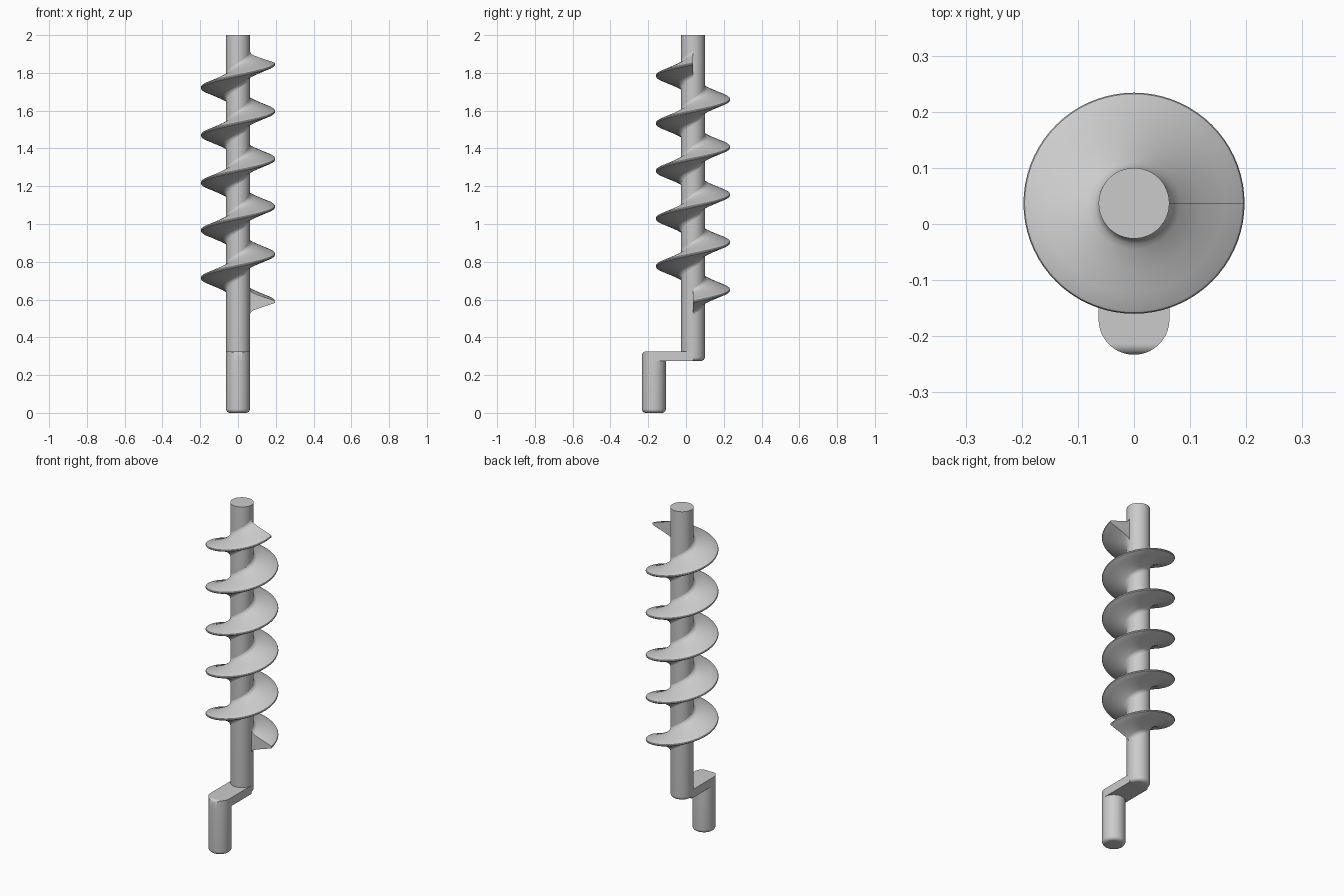
import bpy, bmesh, math

cube = bpy.data.objects.get("Cube")
if cube:
    bpy.data.objects.remove(cube, do_unlink=True)

R = 0.063          # rod radius
SHAFT_Y = 0.037
GRIP_Y = -0.17
ROUND = 0.02       # edge rounding

steel = bpy.data.materials.new("grey metal")
steel.use_nodes = True
GREY = (0.6, 0.6, 0.6, 1)
steel.diffuse_color = GREY
steel.node_tree.nodes["Principled BSDF"].inputs["Base Color"].default_value = GREY


def skin(name, rings, y=0.0, closed_ring=True):
    """Join successive vertex rings with quads and cap both ends."""
    bm = bmesh.new()
    rows = [[bm.verts.new(p) for p in ring] for ring in rings]
    n = len(rows[0])
    for a, b in zip(rows, rows[1:]):
        for i in range(n):
            j = (i + 1) % n
            bm.faces.new((a[i], a[j], b[j], b[i]))
    bm.faces.new(rows[0][::-1])
    bm.faces.new(rows[-1])
    bmesh.ops.recalc_face_normals(bm, faces=bm.faces)
    mesh = bpy.data.meshes.new(name)
    bm.to_mesh(mesh)
    bm.free()
    mesh.materials.append(steel)
    obj = bpy.data.objects.new(name, mesh)
    obj.location.y = y
    bpy.context.collection.objects.link(obj)
    bpy.ops.object.select_all(action='DESELECT')
    obj.select_set(True)
    bpy.context.view_layer.objects.active = obj
    bpy.ops.object.shade_smooth_by_angle(angle=math.radians(35))
    return obj


def circle(r, z, n=64):
    return [(r * math.cos(k * math.tau / n), r * math.sin(k * math.tau / n), z)
            for k in range(n)]


def rod(name, y, bottom, top):
    """Round bar with a rounded lower edge and a sharp top."""
    arc = [k * math.pi / 12 for k in range(7)]
    rings = [circle(R - ROUND + ROUND * math.sin(a),
                    bottom + ROUND - ROUND * math.cos(a)) for a in arc]
    return skin(name, rings + [circle(R, top)], y)


# Straight rods
rod("shaft", SHAFT_Y, 0.275, 2.0)
rod("crank_grip", GRIP_Y, 0.0, 0.30)

# Crank arm: flat bar, round end in plan, with its top front edge rolled over
front = GRIP_Y - R
steps = [front + R * (1 - math.cos(k * math.pi / 48)) for k in range(1, 25)]
sections = []
for y in steps + [SHAFT_Y]:
    w = math.sqrt(max(R * R - min(y - GRIP_Y, 0) ** 2, 0))
    d = max(front + ROUND - y, 0)
    top = 0.325 - ROUND + math.sqrt(ROUND ** 2 - d * d)
    sections.append([(-w, y, 0.275), (w, y, 0.275), (w, y, top), (-w, y, top)])
skin("crank_arm", sections)

# Screw flight: tapered blade with filleted root, swept up a helix
half = [(0.055, 0.068), (0.063, 0.068), (0.066, 0.058), (0.072, 0.051),
        (0.082, 0.045), (0.12, 0.031), (0.16, 0.018), (0.19, 0.008),
        (0.195, 0.005), (0.197, 0)]
blade = half + [(r, -z) for r, z in half[-2::-1]]
TURNS, PER_TURN, PITCH, START = 5, 72, 0.252, 0.588
helix = []
for k in range(TURNS * PER_TURN + 1):
    a = math.tau * k / PER_TURN
    lift = START + PITCH * k / PER_TURN
    helix.append([(r * math.cos(a), r * math.sin(a), lift + z) for r, z in blade])
skin("screw_flight", helix, SHAFT_Y)
